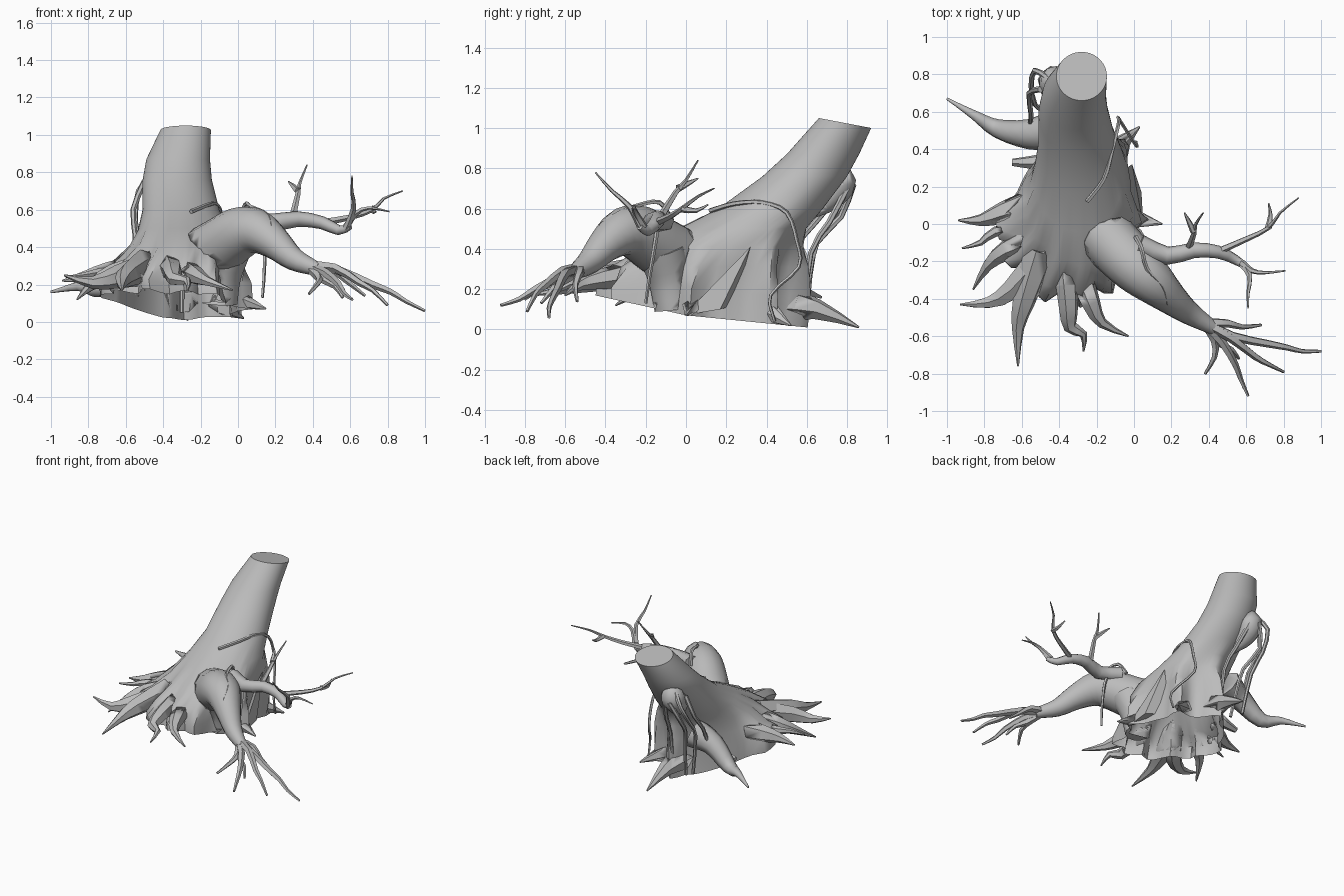
import bpy, bmesh, math
from mathutils import Vector

if "Cube" in bpy.data.objects:
    bpy.data.objects.remove(bpy.data.objects["Cube"], do_unlink=True)

bark = bpy.data.materials.new("grey_bark")
bark.use_nodes = True
bark_colour = (0.5, 0.5, 0.5, 1)
bark.diffuse_color = bark_colour
bark.node_tree.nodes["Principled BSDF"].inputs["Base Color"].default_value = bark_colour


def finish(name, bm, angle):
    """Turn a bmesh into a shaded object with the bark material."""
    bmesh.ops.recalc_face_normals(bm, faces=bm.faces)
    mesh = bpy.data.meshes.new(name)
    bm.to_mesh(mesh)
    bm.free()
    mesh.materials.append(bark)
    obj = bpy.data.objects.new(name, mesh)
    bpy.context.scene.collection.objects.link(obj)
    bpy.ops.object.select_all(action="DESELECT")
    obj.select_set(True)
    bpy.context.view_layer.objects.active = obj
    bpy.ops.object.shade_smooth_by_angle(angle=math.radians(angle))
    return obj


def bridge(bm, rings):
    """Skin neighbouring rings of vertices with quads."""
    for lower, upper in zip(rings, rings[1:]):
        count = len(lower)
        for i in range(count):
            j = (i + 1) % count
            bm.faces.new((lower[i], lower[j], upper[j], upper[i]))


def spline(points, steps):
    """Catmull-Rom curve through points of any dimension."""
    pts = [Vector(p) for p in points]
    pts = [2 * pts[0] - pts[1]] + pts + [2 * pts[-1] - pts[-2]]
    out = []
    for a, b, c, d in zip(pts, pts[1:], pts[2:], pts[3:]):
        for k in range(steps):
            t = k / steps
            out.append(b + (c - a) * (t / 2) + (a * 2 - b * 5 + c * 4 - d) * (t * t / 2)
                       + (b * 3 - a - c * 3 + d) * (t ** 3 / 2))
    return out + [pts[-2]]


def tube(name, start, end, points, sides=6, steps=2, radii=None, power=1.0):
    """Tapering limb along a path; radii overrides the even taper."""
    path = spline(points, steps)
    widths = [v.x for v in spline([(r, 0, 0) for r in radii], steps)] if radii else None
    bm = bmesh.new()
    rings = []
    side = None
    last = len(path) - 1
    for i, centre in enumerate(path):
        along = (path[min(i + 1, last)] - path[max(i - 1, 0)]).normalized()
        side = along.orthogonal() if side is None else side - along * side.dot(along)
        side.normalize()
        other = along.cross(side)
        r = widths[i] if widths else end + (start - end) * (1 - i / last) ** power
        turn = math.tau / sides
        rings.append([bm.verts.new(centre + (side * math.cos(k * turn) + other * math.sin(k * turn)) * r)
                      for k in range(sides)])
    bridge(bm, rings)
    bm.faces.new(rings[0])
    bm.faces.new(rings[-1])
    return finish(name, bm, 50)


# Ground roots spreading from the flared base: start radius, then path
ground_roots = {
    "root_right": (.09, [(-.48, .13, .28), (-.7, .06, .26), (-.82, .02, .24), (-.94, .02, .22)]),
    "root_right_thin": (.04, [(-.55, -.03, .26), (-.74, -.04, .26), (-.82, -.1, .25), (-.92, -.13, .24)]),
    "root_right_front": (.085, [(-.48, -.06, .29), (-.68, -.14, .25), (-.78, -.22, .2), (-.86, -.35, .12)]),
    "root_corner": (.09, [(-.46, -.14, .29), (-.65, -.35, .24), (-.78, -.42, .21), (-.93, -.43, .25)]),
    "root_front_long": (.09, [(-.5, -.14, .3), (-.59, -.42, .25), (-.62, -.56, .21), (-.62, -.76, .17)]),
    "root_front_bent": (.07, [(-.37, -.18, .3), (-.35, -.44, .27), (-.34, -.55, .23),
                              (-.27, -.59, .22), (-.27, -.68, .17)]),
    "root_front_left": (.075, [(-.32, -.18, .29), (-.23, -.42, .25), (-.17, -.53, .22), (-.03, -.6, .17)]),
    "root_back": (.1, [(-.3, .45, .13), (-.28, .65, .1), (-.27, .86, .01)]),
    "root_left": (.1, [(-.14, .06, .17), (.15, 0, .07)]),
    "root_left_back": (.09, [(-.17, .34, .13), (.03, .52, .02)]),
}
merging = [tube(name, radius, .005, path) for name, (radius, path) in ground_roots.items()]
merging.append(tube("root_right_back", .055, .02, [(-.42, .34, .2), (-.54, .33, .17), (-.65, .33, .15)]))

# Leaning trunk with a fluted, open base
# each ring: height, front, back, right, left, fluting
trunk_rings = [
    (0, -.39, .55, -.7, .04, .26),
    (.21, -.38, .56, -.7, .03, .3),
    (.31, -.33, .56, -.65, .02, .23),
    (.41, -.21, .56, -.58, 0, .1),
    (.5, -.04, .59, -.54, -.05, .03),
    (.6, .16, .68, -.51, -.1, 0),
    (.76, .38, .8, -.51, -.14, 0),
    (.87, .5, .86, -.49, -.15, 0),
    (1.025, .66, .92, -.415, -.145, 0),
]
hub = Vector((-.3, .1))
root_angles = [math.atan2(p[-1][1] - hub.y, p[-1][0] - hub.x) for r, p in ground_roots.values()]
bm = bmesh.new()
rings = []
sides = 56
for index, (z, front, back, right, left, flute) in enumerate(trunk_rings):
    ring = []
    for k in range(sides):
        a = math.tau * k / sides
        x = (left + right) / 2 + math.cos(a) * (left - right) / 2
        y = (front + back) / 2 + math.sin(a) * (back - front) / 2
        # push the surface outward towards every root
        aim = math.atan2(y - hub.y, x - hub.x)
        near = min(abs(math.remainder(aim - b, math.tau)) for b in root_angles)
        swell = 1 + flute * (math.exp(-(near / .15) ** 2) - .5)
        x, y = hub.x + (x - hub.x) * swell, hub.y + (y - hub.y) * swell
        # narrow the flare behind the right side
        if x < hub.x and y > hub.y:
            x = hub.x + (x - hub.x) * (1 - 2.5 * flute * (y - hub.y))
        height = z
        if index == 0:
            height = .07 - (.1 if y > 0 else .22) * y + .2 * max(0, -.4 - x)
        elif index == 1:
            height = z + .2 * max(0, -.4 - x) - .1 * max(0, y)
        elif index == len(trunk_rings) - 1:
            height = z - .19 * (y - .79)
        ring.append(bm.verts.new((x, y, height)))
    rings.append(ring)
bridge(bm, rings)
bm.faces.new(rings[-1])
core_bm = bm.copy()
finish("trunk", bm, 50)

# Great arching limb at the front left, and the buttress under it
merging.append(tube("arched_limb", 0, 0,
     [(-.3, .06, .28), (-.19, -.03, .35), (-.09, -.13, .41), (.01, -.23, .475), (.1, -.31, .485),
      (.2, -.4, .42), (.3, -.48, .335), (.43, -.56, .28)],
     sides=14, steps=3, radii=[.12, .15, .15, .14, .12, .088, .062, .036]))
merging.append(tube("limb_buttress", 0, 0, [(-.1, -.06, .1), (-.09, -.08, .25), (-.05, -.12, .4)],
     sides=12, steps=3, radii=[.1, .11, .125]))

# Fingers at the end of the arched limb
knuckle = (.38, -.53, .295)
fingers = {
    "finger_outer": [(.53, -.6, .28), (.72, -.64, .2), (.82, -.66, .16), (.9, -.68, .11), (1, -.68, .06)],
    "finger_middle": [(.52, -.61, .29), (.65, -.71, .21), (.72, -.75, .17), (.8, -.79, .09)],
    "finger_front": [(.47, -.63, .26), (.54, -.75, .2), (.57, -.83, .15), (.61, -.92, .12)],
    "finger_inner": [(.43, -.62, .24), (.43, -.71, .21), (.38, -.8, .15)],
    "finger_back": [(.5, -.53, .28), (.58, -.55, .22), (.68, -.54, .14)],
    "finger_short": [(.45, -.63, .23), (.52, -.67, .19), (.56, -.72, .13)],
}
for name, path in fingers.items():
    tube(name, .03, .008, [knuckle] + path, sides=5)

# Raised branch with twigs
tube("raised_branch", .055, .016,
     [(.03, -.11, .54), (.18, -.17, .53), (.32, -.14, .55), (.45, -.15, .53), (.54, -.19, .49), (.6, -.23, .51)],
     sides=8, power=.8)
twigs = {
    "twig_upright": [(.29, -.13, .55), (.32, -.05, .68), (.33, 0, .74), (.37, .06, .84)],
    "twig_upright_fork": [(.32, -.04, .7), (.29, .02, .73), (.27, .06, .75)],
    "twig_far": [(.44, -.15, .53), (.6, -.08, .56), (.72, -.02, .6), (.78, .06, .66), (.88, .14, .7)],
    "twig_far_fork": [(.72, -.02, .6), (.73, .05, .59), (.72, .11, .62)],
    "twig_front": [(.58, -.22, .5), (.62, -.28, .61), (.61, -.37, .69), (.61, -.45, .78)],
    "twig_side": [(.58, -.21, .51), (.63, -.25, .58), (.7, -.26, .61), (.81, -.25, .59)],
}
for name, path in twigs.items():
    tube(name, .02, .004, path, sides=5)

# Heavy root reaching out behind on the right, and the knot above it
merging.append(tube("back_right_root", .11, .007,
     [(-.42, .5, .36), (-.57, .48, .3), (-.73, .51, .18), (-.85, .58, .19), (-1, .67, .16)],
     sides=8, steps=3, power=1.2))
merging.append(tube("trunk_knot", 0, 0, [(-.37, .7, .82), (-.42, .76, .74), (-.42, .7, .65), (-.38, .6, .57)],
     sides=10, steps=3, radii=[.04, .085, .07, .03]))
hanging = {
    "hanging_root_outer": [(-.46, .78, .78), (-.53, .82, .7), (-.55, .74, .56), (-.53, .64, .42), (-.48, .6, .1)],
    "hanging_root_middle": [(-.44, .83, .72), (-.5, .77, .56), (-.45, .65, .43), (-.42, .61, .25), (-.4, .57, .06)],
    "hanging_root_inner": [(-.38, .8, .7), (-.33, .71, .53), (-.3, .62, .38), (-.3, .58, .05)],
    "hanging_root_side": [(-.5, .72, .75), (-.56, .7, .6), (-.55, .58, .46), (-.56, .52, .3)],
}
for name, path in hanging.items():
    tube(name, .017, .012, path)

# Vines draped over the trunk and the limb
vines = {
    "trunk_vine": [(-.25, .12, .59), (-.16, .24, .625), (-.12, .38, .63), (-.09, .5, .58),
                   (-.08, .55, .44), (-.08, .56, .31), (.01, .42, .17), (.01, .44, .04)],
    "limb_vine": [(.01, -.07, .54), (.04, -.13, .63), (.07, -.24, .615), (.15, -.33, .58),
                  (.175, -.42, .52), (.17, -.47, .44)],
    "dangling_vine": [(.1, -.14, .54), (.14, -.15, .45), (.14, -.18, .27), (.13, -.2, .13)],
}
for name, path in vines.items():
    tube(name, .013, .008, path, sides=5, steps=3)

# Pointed splinter lying against the left flank
bm = bmesh.new()
tip = bm.verts.new((-.01, .32, .41))
foot = [bm.verts.new(p) for p in ((.05, -.01, .07), (.04, .17, .1), (-.12, .24, .12))]
bm.faces.new(foot)
for i in range(len(foot)):
    bm.faces.new((foot[i - 1], foot[i], tip))
finish("flank_splinter", bm, 20)

# Trim the roots and limb where they would fill the hollow base
core_bm.verts.ensure_lookup_table()
cap = core_bm.faces.new(core_bm.verts[:sides])
bmesh.ops.triangulate(core_bm, faces=[cap])
core = finish("trunk_core_cutter", core_bm, 50)
core.hide_render = True
for obj in merging:
    cut = obj.modifiers.new("trim", "BOOLEAN")
    cut.operation, cut.solver, cut.object = "DIFFERENCE", "EXACT", core
    bpy.context.view_layer.objects.active = obj
    bpy.ops.object.modifier_apply(modifier=cut.name)
bpy.data.objects.remove(core, do_unlink=True)
